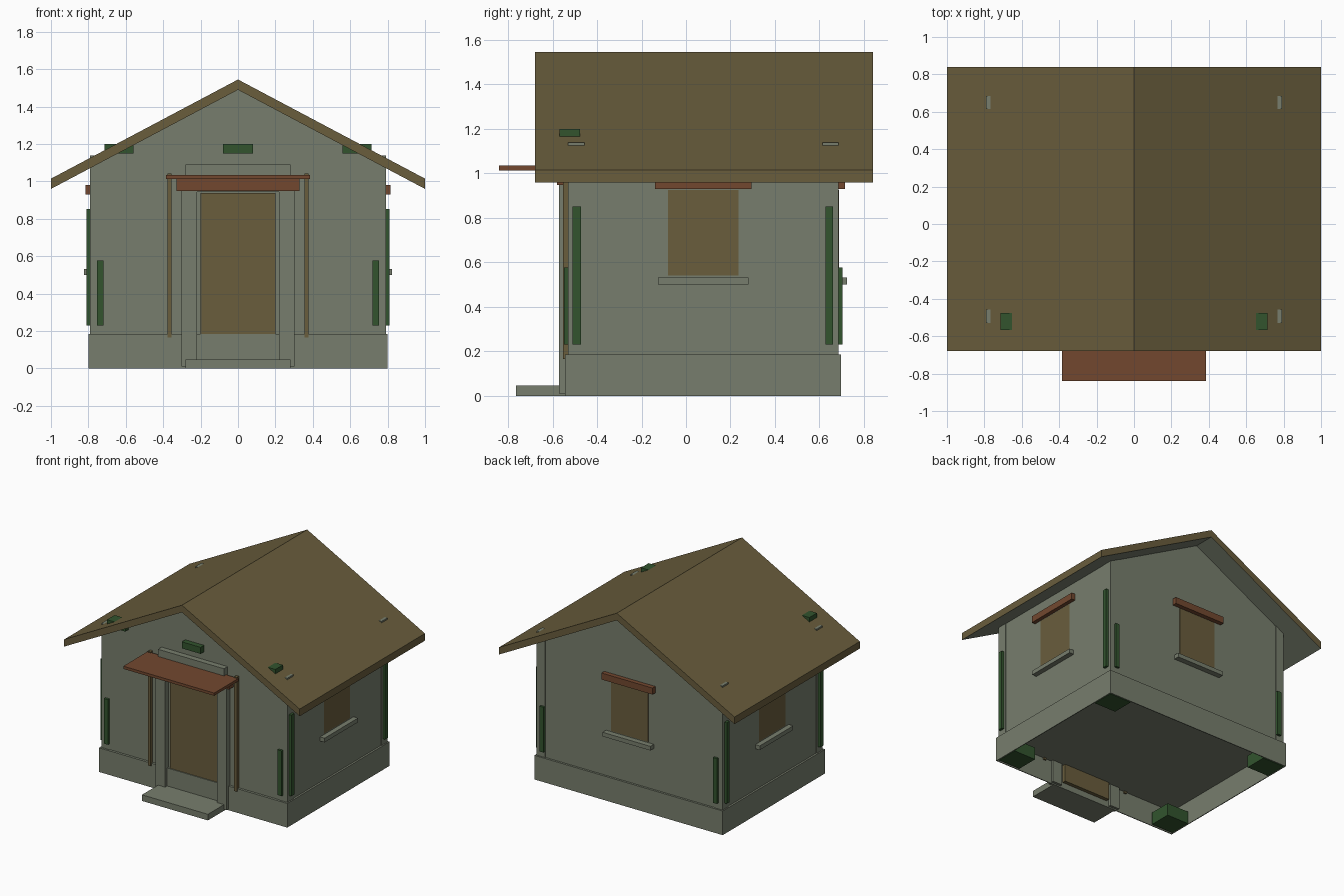
import bpy
import bmesh

cube = bpy.data.objects.get("Cube")
if cube:
    bpy.data.objects.remove(cube, do_unlink=True)


def material(name, rgb):
    mat = bpy.data.materials.new(name)
    mat.use_nodes = True
    mat.diffuse_color = (*rgb, 1)
    mat.node_tree.nodes["Principled BSDF"].inputs["Base Color"].default_value = (*rgb, 1)
    return mat


grey = material("sage grey", (0.185, 0.208, 0.153))
brown = material("olive brown", (0.142, 0.11, 0.046))
rust = material("rust red", (0.168, 0.064, 0.028))
green = material("dark green", (0.032, 0.088, 0.027))

MID = 0.0775                 # middle of the house along y
FRONT, BACK = -0.53, 0.685   # wall faces
SIDE = 0.785


def add_object(name, bm, *mats):
    bmesh.ops.recalc_face_normals(bm, faces=bm.faces)
    mesh = bpy.data.meshes.new(name)
    bm.to_mesh(mesh)
    bm.free()
    for mat in mats:
        mesh.materials.append(mat)
    obj = bpy.data.objects.new(name, mesh)
    bpy.context.collection.objects.link(obj)
    return obj


def box(name, mat, xs, ys, zs):
    bm = bmesh.new()
    bmesh.ops.create_cube(bm, size=1)
    for v in bm.verts:
        for i, (lo, hi) in enumerate((xs, ys, zs)):
            v.co[i] = lo if v.co[i] < 0 else hi
    return add_object(name, bm, mat)


def box_pair(name, mat, xs, ys, zs):
    """The same box on the left (+x) and mirrored on the right."""
    box("left_" + name, mat, xs, ys, zs)
    box("right_" + name, mat, (-xs[1], -xs[0]), ys, zs)


def prism(name, profile, ys, *mats):
    """Extrude an x-z outline along y."""
    bm = bmesh.new()
    face = bm.faces.new([bm.verts.new((x, ys[0], z)) for x, z in profile])
    ext = bmesh.ops.extrude_face_region(bm, geom=[face])
    for g in ext["geom"]:
        if isinstance(g, bmesh.types.BMVert):
            g.co.y = ys[1]
    return add_object(name, bm, *mats)


# Gabled wall block
prism("walls", [(-SIDE, 0.18), (SIDE, 0.18), (SIDE, 1.09), (0, 1.5), (-SIDE, 1.09)],
      (FRONT + 0.004, BACK - 0.004), grey)

# Roof slab with grey soffit
roof = prism("roof", [(-1, 0.96), (0, 1.49), (1, 0.96), (1, 1.015), (0, 1.545), (-1, 1.015)],
             (-0.68, 0.84), brown, grey)
for p in roof.data.polygons:
    p.material_index = 1 if p.normal.z < -0.5 else 0

# Hollow plinth, open underneath
T = 0.006
box_pair("plinth_side", grey, (0.8 - T, 0.8), (-0.545, 0.697), (0, 0.185))
for name, y in (("front", -0.545), ("back", 0.697 - T)):
    box(name + "_plinth", grey, (-0.8, 0.8), (y, y + T), (0, 0.185))
for name, ys in (("front", (-0.545, FRONT + 0.01)), ("back", (BACK - 0.01, 0.697))):
    box(name + "_plinth_ledge", grey, (-0.8, 0.8), ys, (0.18, 0.185))
box_pair("plinth_ledge", grey, (0.77, 0.8), (-0.545, 0.697), (0.18, 0.185))

# Corner posts, climbing strips and feet
for name, ys, strip, foot in (
        ("front", (FRONT, -0.457), (-0.51, -0.472), (-0.525, -0.355)),
        ("back", (0.614, BACK), (0.628, 0.662), (0.515, 0.685))):
    box_pair(name + "_corner_post", grey, (0.718, 0.79), ys, (0.18, 1.138))
    box_pair(name + "_tall_strip", green, (0.78, 0.81), strip, (0.23, 0.852))
    box_pair(name + "_foot", green, (0.605, 0.79), foot, (0, 0.095))
box_pair("front_short_strip", green, (0.72, 0.754), (-0.548, -0.52), (0.23, 0.577))
box_pair("back_short_strip", green, (0.72, 0.754), (0.675, 0.703), (0.23, 0.577))

# Green blocks under the front gable
gable_ys = (-0.568, -0.476)
box("middle_gable_block", green, (-0.08, 0.08), gable_ys, (1.15, 1.2))
box_pair("gable_block", green, (0.56, 0.715), gable_ys, (1.15, 1.2))

# Doorway, step and canopy
box("door", brown, (-0.2, 0.2), (-0.538, -0.51), (0.045, 0.937))
box_pair("door_jamb", grey, (0.22, 0.302), (-0.57, -0.52), (0.01, 0.95))
box("door_head", grey, (-0.28, 0.28), (-0.57, -0.52), (0.943, 1.09))
box("door_step", grey, (-0.28, 0.28), (-0.765, -0.545), (0, 0.047))
box("door_lintel", rust, (-0.33, 0.33), (-0.58, -0.52), (0.948, 1.016))
box("canopy", rust, (-0.386, 0.386), (-0.84, -0.545), (1.014, 1.035))
box_pair("canopy_post", brown, (0.355, 0.377), (-0.553, -0.528), (0.165, 1.043))

# Windows: half width, start depth, projection, height range
window_parts = (
    ("pane", brown, 0.158, 0.002, (0.54, 0.925)),
    ("sill", grey, 0.203, 0.038, (0.5, 0.532)),
    ("lintel", rust, 0.217, 0.03, (0.93, 0.98)))
for part, mat, half, out, zs in window_parts:
    box_pair("window_" + part, mat, (SIDE - 0.02, SIDE + out), (MID - half, MID + half), zs)
    box("back_window_" + part, mat, (-half, half), (BACK - 0.02, BACK + out), zs)
